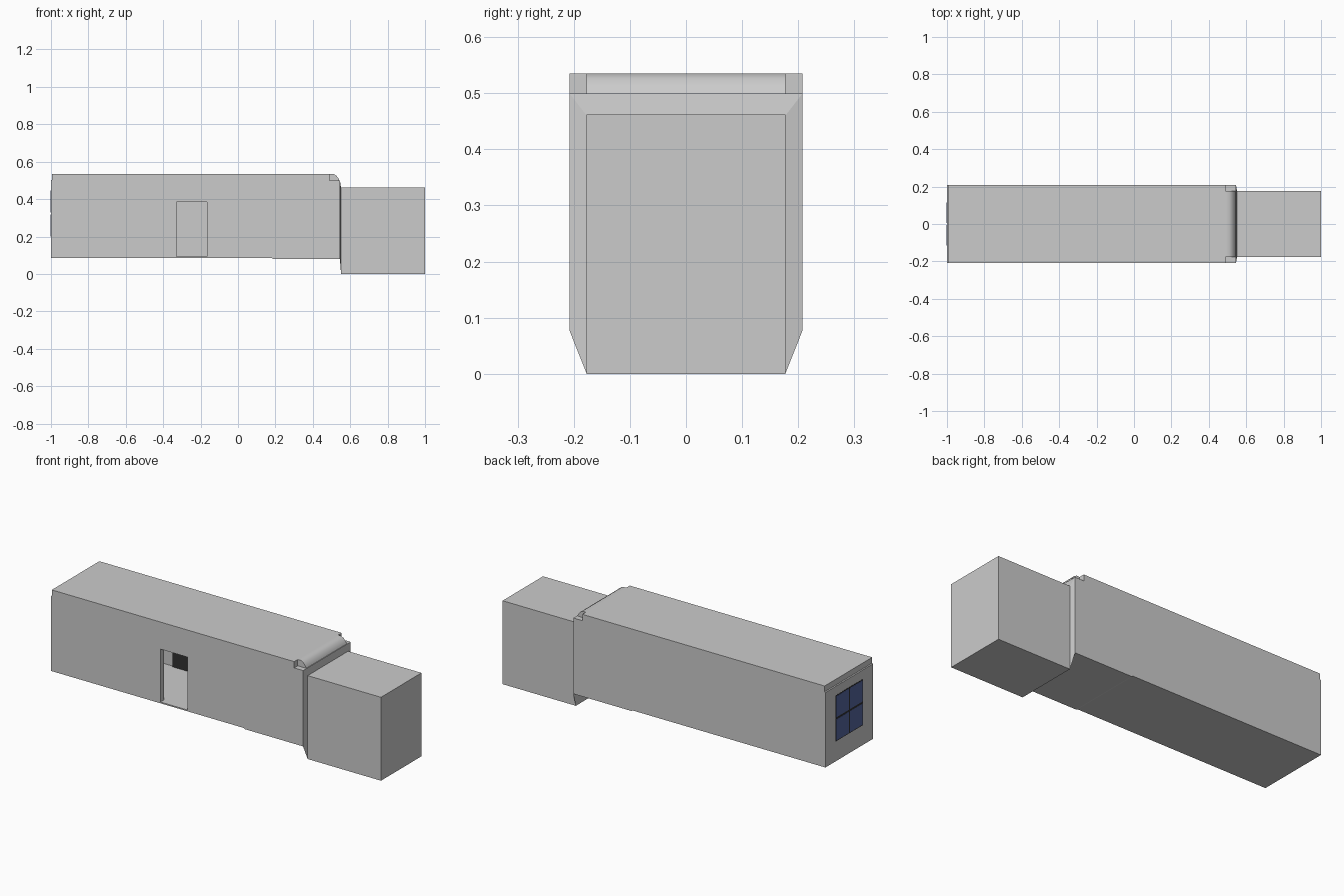
import bpy, bmesh

if "Cube" in bpy.data.objects:
    bpy.data.objects.remove(bpy.data.objects["Cube"])


def material(name, r, g, b):
    m = bpy.data.materials.new(name)
    m.diffuse_color = (r, g, b, 1)
    m.use_nodes = True
    m.node_tree.nodes["Principled BSDF"].inputs["Base Color"].default_value = m.diffuse_color
    return m


GREY = material("light_grey", 0.6, 0.6, 0.6)
BLUE = material("window_blue", 0.09, 0.13, 0.34)
BLACK = material("near_black", 0.03, 0.03, 0.03)


def finish(name, bm, mat):
    bmesh.ops.recalc_face_normals(bm, faces=bm.faces)
    me = bpy.data.meshes.new(name)
    bm.to_mesh(me)
    bm.free()
    me.materials.append(mat)
    ob = bpy.data.objects.new(name, me)
    bpy.context.collection.objects.link(ob)
    return ob


def loft(name, ring_a, ring_b, mat):
    """Closed solid between two rings with equal point counts."""
    bm = bmesh.new()
    a = [bm.verts.new(p) for p in ring_a]
    b = [bm.verts.new(p) for p in ring_b]
    bm.faces.new(a)
    bm.faces.new(b)
    for i in range(len(a)):
        j = (i + 1) % len(a)
        bm.faces.new((a[i], a[j], b[j], b[i]))
    return finish(name, bm, mat)


def extrude_y(name, profile, y, mat):
    return loft(name, [(x, -y, z) for x, z in profile],
                [(x, y, z) for x, z in profile], mat)


def rect_x(x, y, z0, z1):
    return [(x, -y, z0), (x, y, z0), (x, y, z1), (x, -y, z1)]


def box(name, x0, x1, y0, y1, z0, z1, mat):
    return loft(name,
                [(x0, y0, z0), (x0, y1, z0), (x0, y1, z1), (x0, y0, z1)],
                [(x1, y0, z0), (x1, y1, z0), (x1, y1, z1), (x1, y0, z1)], mat)


def cut(target, cutter):
    mod = target.modifiers.new("cut", 'BOOLEAN')
    mod.operation = 'DIFFERENCE'
    mod.solver = 'EXACT'
    mod.object = cutter
    bpy.context.view_layer.objects.active = target
    bpy.ops.object.modifier_apply(modifier=mod.name)
    bpy.data.objects.remove(cutter)


W, N = 0.208, 0.177   # half widths of the wide body and the narrow block

# long body with rear step, lower front underside and notched top front
body = extrude_y("body", [
    (-1, 0.085), (0.18, 0.085), (0.19, 0.08), (0.545, 0.08), (0.545, 0.5),
    (0.49, 0.5), (0.49, 0.535), (-0.995, 0.535), (-0.995, 0.503), (-1, 0.5)],
    W, GREY)

# hollow room and open doorway
cut(body, box("room_cutter", -0.97, 0.47, -0.177, 0.177, 0.092, 0.49, GREY))
cut(body, box("door_cutter", -0.33, -0.165, -0.3, -0.1, 0.092, 0.385, GREY))

# rounded roof nose between the corner notches
nose = extrude_y("roof_nose", [
    (0.49, 0.46), (0.49, 0.535), (0.51, 0.535), (0.525, 0.526),
    (0.538, 0.51), (0.546, 0.487), (0.55, 0.46)], N, GREY)
bpy.ops.object.select_all(action='DESELECT')
nose.select_set(True)
bpy.context.view_layer.objects.active = nose
bpy.ops.object.shade_smooth_by_angle(angle=0.6)

# tapered collar and front block
loft("front_collar", rect_x(0.545, W, 0.078, 0.5), rect_x(0.551, N, 0, 0.46), GREY)
box("front_block", 0.551, 1, -N, N, 0, 0.462, GREY)

# rear window: dark backing with four blue panes
box("window_frame", -1.001, -0.999, -0.12, 0.12, 0.195, 0.45, BLACK)
for sy in (-1, 1):
    for z0 in (0.2, 0.328):
        y0, y1 = sorted((sy * 0.006, sy * 0.115))
        box("window_pane", -1.002, -1.0005, y0, y1, z0, z0 + 0.117, BLUE)

# dark panel on the inner wall, seen through the doorway
box("inner_panel", -0.52, -0.42, 0.169, 0.177, 0.092, 0.2, BLACK)
